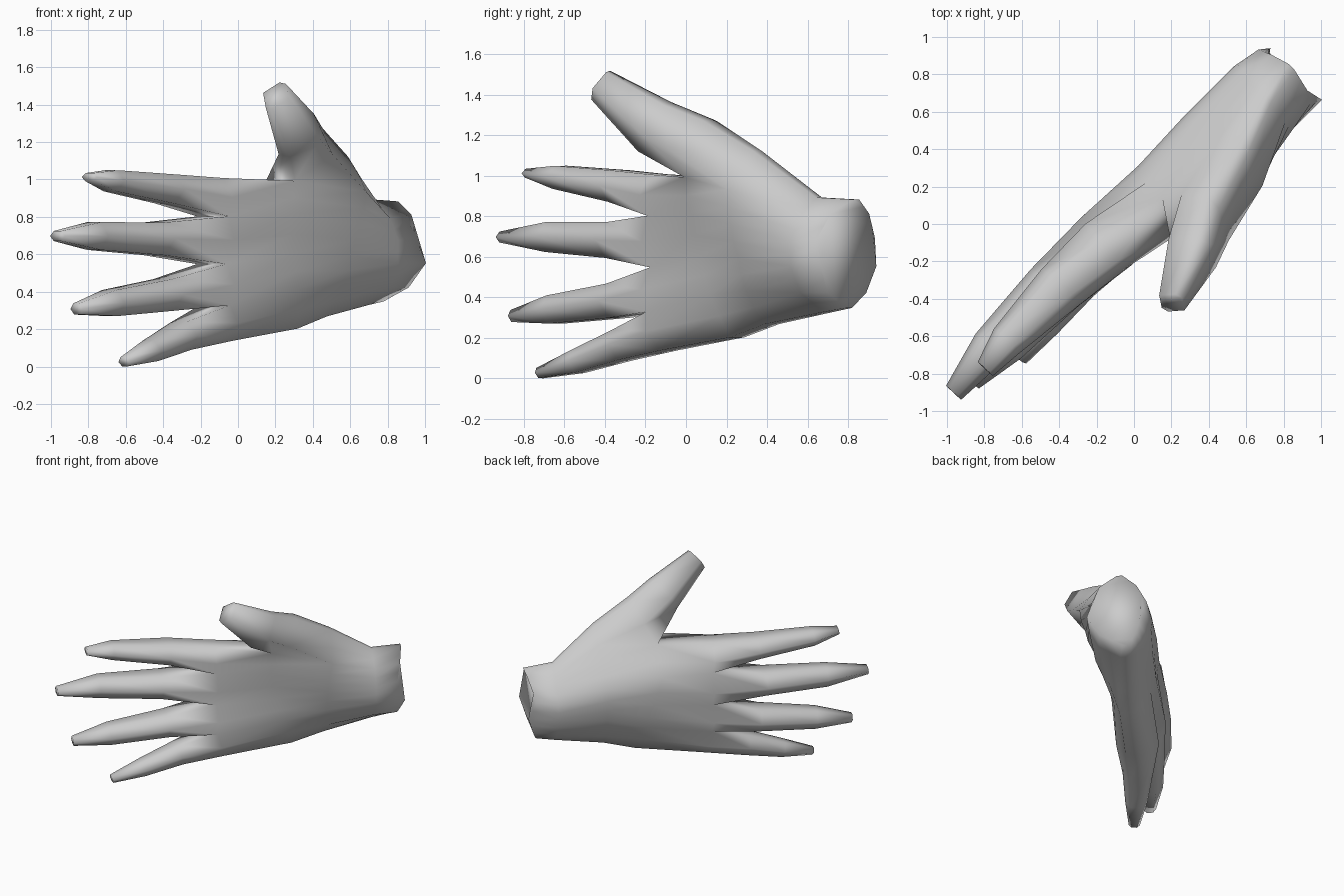
import bpy
import bmesh
from mathutils import Vector

# Remove the default object
cube = bpy.data.objects.get("Cube")
if cube:
    bpy.data.objects.remove(cube, do_unlink=True)

# Hand axes: reach runs wrist to fingertips, palmward runs out of the palm
REACH = Vector((-1, -1, 0)).normalized()
PALMWARD = Vector((1, -1, 0)).normalized()
UP = Vector((0, 0, 1))

bm = bmesh.new()


def add_vert(reach, depth, height):
    return bm.verts.new(REACH * reach + PALMWARD * depth + UP * height)


def lerp(a, b):
    return [(p + q) / 2 for p, q in zip(a, b)]


def palm_row(reach, heights, backs, palms, back_bulge, palm_bulge, thumb_bulge=0):
    """Cross-section: boundary columns with a bulging column between each pair.
    Returns {column: (back vertex, palm vertex)}, last column is the little finger edge."""
    bounds = list(zip(reach, heights, backs, palms))
    first = 2 * (6 - len(bounds))
    row = {}
    for i, b in enumerate(bounds):
        s, z, back, palm = b
        row[first + 2 * i] = (add_vert(s, back, z), add_vert(s, palm, z))
        if i + 1 < len(bounds):
            s, z, back, palm = lerp(b, bounds[i + 1])
            extra = thumb_bulge if first + i == 0 else 0
            row[first + 2 * i + 1] = (add_vert(s, back - back_bulge, z),
                                      add_vert(s, palm + palm_bulge + extra, z))
    return row


def loop_of(row, start, end):
    """Closed loop around the columns start..end of a cross-section."""
    cols = range(start, end + 1)
    return [row[c][0] for c in cols] + [row[c][1] for c in reversed(cols)]


def bridge(ring_a, ring_b):
    n = len(ring_a)
    for i in range(n):
        j = (i + 1) % n
        bm.faces.new((ring_a[i], ring_a[j], ring_b[j], ring_b[i]))


def digit(base, sections, corner):
    """Six-sided tapering digit grown from a base loop.
    Each section is (reach, depth, height, half height, half thickness)."""
    centres = [REACH * s + PALMWARD * d + UP * z for s, d, z, h, t in sections]
    axis = (centres[-1] - centres[0]).normalized()
    side = (PALMWARD - axis * PALMWARD.dot(axis)).normalized()
    rise = side.cross(axis)
    if rise.z < 0:
        rise.negate()
    outline = ((1, -corner), (0, -1), (-1, -corner), (-1, corner), (0, 1), (1, corner))
    ring = base
    for c, (s, d, z, h, t) in zip(centres, sections):
        new = [bm.verts.new(c + rise * (h * u) + side * (t * v)) for u, v in outline]
        bridge(ring, new)
        ring = new
    bm.faces.new(ring)


# Palm, from the wrist stump to the finger webs
rows = [
    palm_row((-1.18, -1.15, -1.12, -1.17, -1.13, -1.1), (.89, .82, .7, .56, .43, .355),
             (0, -.1, -.17, -.13, -.1, -.03), (.04, .17, .23, .26, .17, .01), 0, 0),
    palm_row([-.96] * 6, (.9, .8, .68, .56, .43, .335),
             (.04, -.1, -.19, -.19, -.14, -.04), (.08, .2, .26, .26, .19, .03), .01, 0),
    palm_row((-.64, -.62, -.6, -.6, -.6, -.6), (1.13, .94, .77, .6, .44, .275),
             (.14, -.06, -.18, -.18, -.13, -.02), (.2, .36, .32, .26, .21, .08), .02, .01),
    palm_row((-.37, -.2, -.2, -.25, -.3, -.37), (1.28, 1, .82, .61, .42, .21),
             (.19, .02, -.16, -.17, -.13, -.01), (.28, .24, .2, .18, .16, .09), .02, .01, .17),
    palm_row((.2, .18, .18, .18, .12), (1.015, .81, .555, .335, .145),
             (-.04, -.12, -.12, -.1, -.03), (.1, .12, .1, .13, .09), .085, .05),
]

for near, far in zip(rows, rows[1:]):
    start = min(far)
    for c in range(start, 10):
        for layer in (0, 1):
            bm.faces.new((near[c][layer], near[c + 1][layer],
                          far[c + 1][layer], far[c][layer]))
    for c in (start, 10):
        bm.faces.new((near[c][0], near[c][1], far[c][1], far[c][0]))

# Wrist end cap
bm.faces.new(loop_of(rows[0], 0, 10))

# Thumb
digit(loop_of(rows[3], 0, 2), [
    (-.1, .35, 1.25, .145, .15), (.165, .46, 1.455, .085, .08)], .25)

# Index, middle, ring and little fingers
fingers = [
    [(.52, -.02, .957, .078, .14), (.93, -.02, 1, .057, .095), (1.12, .005, 1.02, .022, .055)],
    [(.57, -.05, .69, .088, .15), (1.02, -.06, .705, .074, .105), (1.33, -.025, .705, .027, .055)],
    [(.53, -.02, .39, .085, .14), (.95, -.005, .347, .07, .105), (1.22, .01, .315, .03, .045)],
    [(.45, .03, .17, .077, .11), (.72, .065, .09, .057, .08), (.95, .1, .033, .026, .04)],
]
for i, sections in enumerate(fingers):
    digit(loop_of(rows[4], 2 + 2 * i, 4 + 2 * i), sections, .5)

bmesh.ops.recalc_face_normals(bm, faces=bm.faces)

# Centre on the ground
low = Vector([min(v.co[k] for v in bm.verts) for k in range(3)])
high = Vector([max(v.co[k] for v in bm.verts) for k in range(3)])
middle = (low + high) / 2
bmesh.ops.translate(bm, verts=bm.verts, vec=(-middle.x, -middle.y, -low.z))

mesh = bpy.data.meshes.new("hand")
bm.to_mesh(mesh)
bm.free()
hand = bpy.data.objects.new("hand", mesh)
bpy.context.collection.objects.link(hand)

# Plain grey surface
grey = bpy.data.materials.new("light_grey")
grey.use_nodes = True
colour = (.6, .6, .6, 1)
grey.diffuse_color = colour
grey.node_tree.nodes["Principled BSDF"].inputs["Base Color"].default_value = colour
mesh.materials.append(grey)

# Smooth shading all over
for face in mesh.polygons:
    face.use_smooth = True
